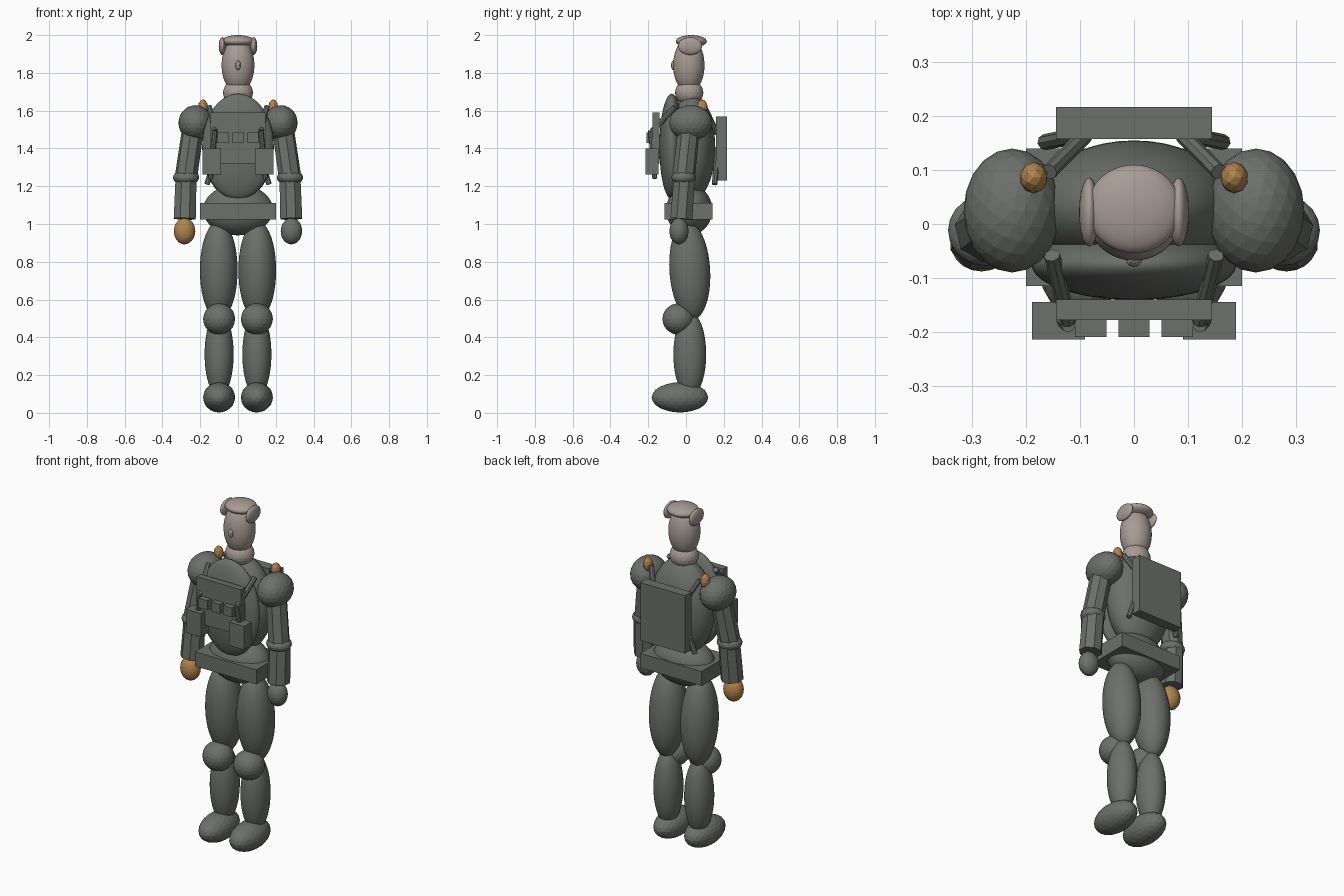
import bpy
from mathutils import Vector

if "Cube" in bpy.data.objects:
    bpy.data.objects.remove(bpy.data.objects["Cube"])


def material(name, rgb):
    m = bpy.data.materials.new(name)
    m.diffuse_color = (*rgb, 1)
    m.use_nodes = True
    m.node_tree.nodes["Principled BSDF"].inputs["Base Color"].default_value = m.diffuse_color
    return m


GREY = material("uniform_grey", (0.15, 0.16, 0.147))
SKIN = material("pale_skin", (0.39, 0.33, 0.30))
TAN = material("orange_tan", (0.43, 0.23, 0.075))


def finish(name, mat, smooth=False):
    o = bpy.context.object
    o.name = name
    o.data.materials.append(mat)
    if smooth:
        bpy.ops.object.shade_smooth_by_angle()
    return o


def ball(name, loc, radii, mat=GREY, detail=3, tilt=0.0, smooth=False):
    bpy.ops.mesh.primitive_ico_sphere_add(subdivisions=detail, radius=1, location=loc,
                                          rotation=(tilt, 0, 0))
    bpy.context.object.scale = radii
    return finish(name, mat, smooth)


def box(name, lo, hi, mat=GREY):
    lo, hi = Vector(lo), Vector(hi)
    bpy.ops.mesh.primitive_cube_add(size=1, location=(lo + hi) / 2)
    bpy.context.object.scale = hi - lo
    return finish(name, mat)


def rod(name, a, b, r1, r2, sides=8, mat=GREY):
    a, b = Vector(a), Vector(b)
    bpy.ops.mesh.primitive_cone_add(vertices=sides, radius1=r1, radius2=r2,
                                    depth=(b - a).length, location=(a + b) / 2)
    bpy.context.object.rotation_euler = (b - a).to_track_quat('Z', 'Y').to_euler()
    return finish(name, mat)


# Head and neck
ball("neck", (0, 0.017, 1.695), (0.08, 0.075, 0.07), SKIN)
ball("head", (0, 0.015, 1.84), (0.087, 0.083, 0.145), SKIN, 4, smooth=True)
ball("cap", (0, 0.028, 1.967), (0.087, 0.082, 0.033), SKIN, 4, smooth=True)
ball("nose", (0, -0.066, 1.84), (0.015, 0.014, 0.026), SKIN, 2)

# Torso, hips and belt
ball("chest", (0, -0.075, 1.41), (0.19, 0.066, 0.28), detail=4, smooth=True)
ball("back_torso", (0, 0.03, 1.405), (0.19, 0.125, 0.28), detail=4, smooth=True)
ball("hips", (0, 0.017, 1.075), (0.185, 0.122, 0.135), detail=4, smooth=True)
box("belt", (-0.2, -0.115, 1.025), (0.2, 0.14, 1.11))

# Equipment
box("chest_plate", (-0.145, -0.178, 1.32), (0.145, -0.14, 1.59))
box("backpack", (-0.145, 0.158, 1.23), (0.145, 0.217, 1.57))
for i, x in enumerate((-0.08, 0, 0.08)):
    box(f"small_pouch_{i}", (x - 0.029, -0.21, 1.43), (x + 0.029, -0.176, 1.485))

# Mirrored parts
for s, side in ((-1, "right"), (1, "left")):
    ball(f"{side}_ear_flap", (s * 0.083, 0.022, 1.942), (0.019, 0.064, 0.047), SKIN, smooth=True)
    box(f"{side}_pouch", (s * 0.14 - 0.049, -0.214, 1.262), (s * 0.14 + 0.049, -0.145, 1.4))

    # Arm
    ball(f"{side}_shoulder", (s * 0.226, 0.025, 1.535), (0.09, 0.115, 0.094))
    rod(f"{side}_upper_arm", (s * 0.236, 0.017, 1.52), (s * 0.275, -0.012, 1.25), 0.058, 0.06)
    ball(f"{side}_elbow", (s * 0.275, -0.012, 1.246), (0.07, 0.066, 0.041))
    rod(f"{side}_forearm", (s * 0.275, -0.008, 1.25), (s * 0.282, -0.025, 1.027), 0.06, 0.063)
    ball(f"{side}_hand", (s * 0.283, -0.037, 0.962), (0.057, 0.051, 0.07),
         TAN if s < 0 else GREY)

    # Harness straps
    ball(f"{side}_strap_knob", (s * 0.186, 0.086, 1.618), (0.026, 0.029, 0.042), TAN, 2)
    rod(f"{side}_front_strap", (s * 0.152, -0.058, 1.62), (s * 0.122, -0.18, 1.49), 0.015, 0.015)
    rod(f"{side}_pouch_strap", (s * 0.122, -0.188, 1.495), (s * 0.145, -0.165, 1.24), 0.013, 0.013)
    rod(f"{side}_back_strap", (s * 0.157, 0.097, 1.62), (s * 0.09, 0.165, 1.48), 0.015, 0.015)
    rod(f"{side}_lower_strap", (s * 0.10, 0.165, 1.40), (s * 0.165, 0.152, 1.21), 0.015, 0.015)

    # Leg
    ball(f"{side}_thigh", (s * 0.102, 0.02, 0.755), (0.1, 0.108, 0.262), detail=4, tilt=0.06,
         smooth=True)
    ball(f"{side}_knee", (s * 0.1, -0.04, 0.497), (0.085, 0.085, 0.083))
    ball(f"{side}_shin", (s * 0.1, 0.02, 0.31), (0.077, 0.087, 0.225), detail=4, smooth=True)
    ball(f"{side}_foot", (s * 0.1, -0.032, 0.082), (0.085, 0.15, 0.08))
